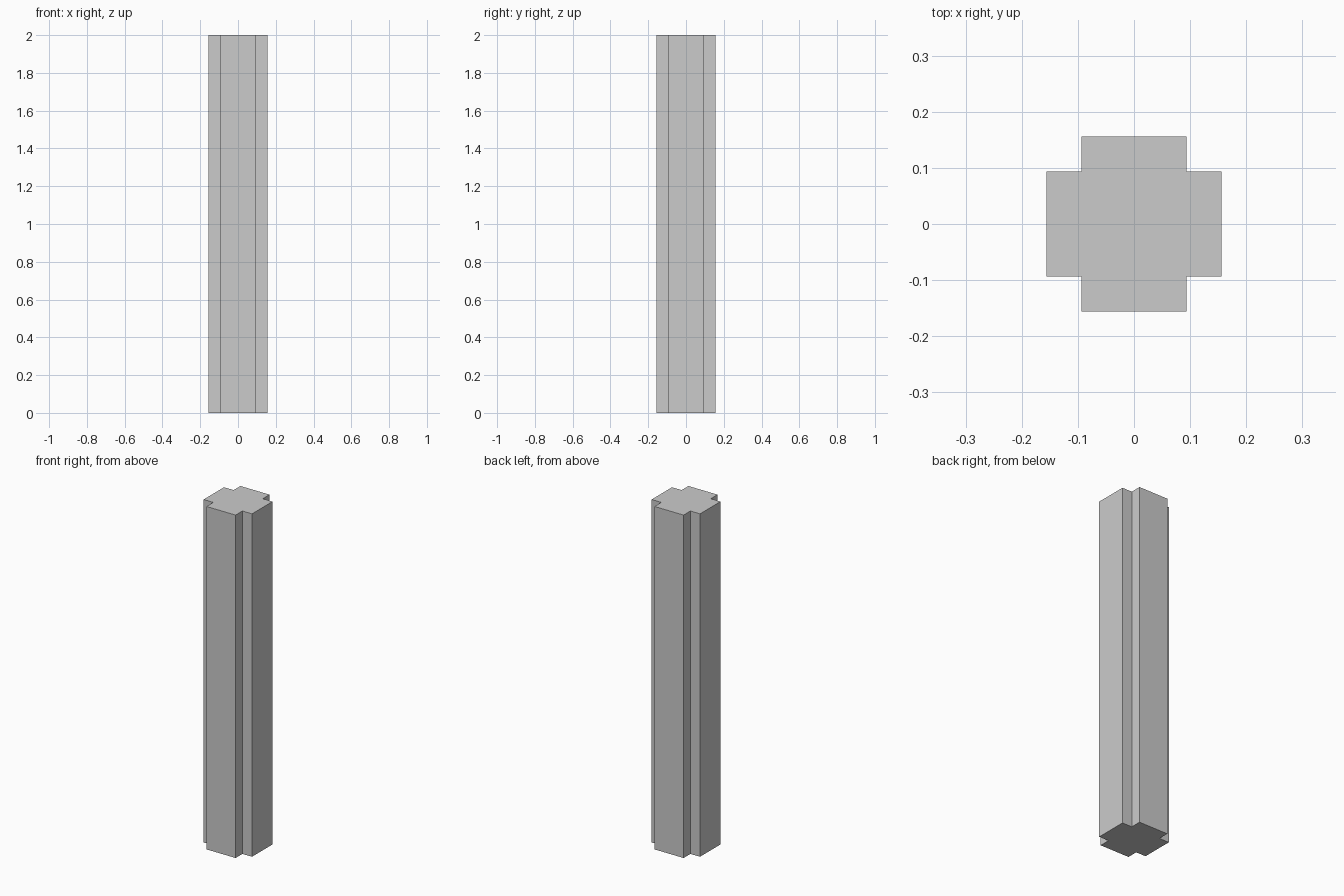
import bpy
import bmesh

if "Cube" in bpy.data.objects:
    bpy.data.objects.remove(bpy.data.objects["Cube"])

HEIGHT = 2.0
OUTER = 0.15625   # half width across the arms
INNER = 0.09375   # half width of each arm

# One notched corner, turned four times to make the cross outline
corner = [(OUTER, INNER), (INNER, INNER), (INNER, OUTER)]
outline = []
for _ in range(4):
    outline += corner
    corner = [(-y, x) for x, y in corner]

# Extrude the outline into the solid post
bm = bmesh.new()
base = bm.faces.new([bm.verts.new((x, y, 0)) for x, y in outline])
result = bmesh.ops.extrude_face_region(bm, geom=[base], use_keep_orig=True)
top = [v for v in result["geom"] if isinstance(v, bmesh.types.BMVert)]
bmesh.ops.translate(bm, verts=top, vec=(0, 0, HEIGHT))
bmesh.ops.recalc_face_normals(bm, faces=bm.faces)

mesh = bpy.data.meshes.new("notched_post")
bm.to_mesh(mesh)
bm.free()
post = bpy.data.objects.new("notched_post", mesh)
bpy.context.collection.objects.link(post)
